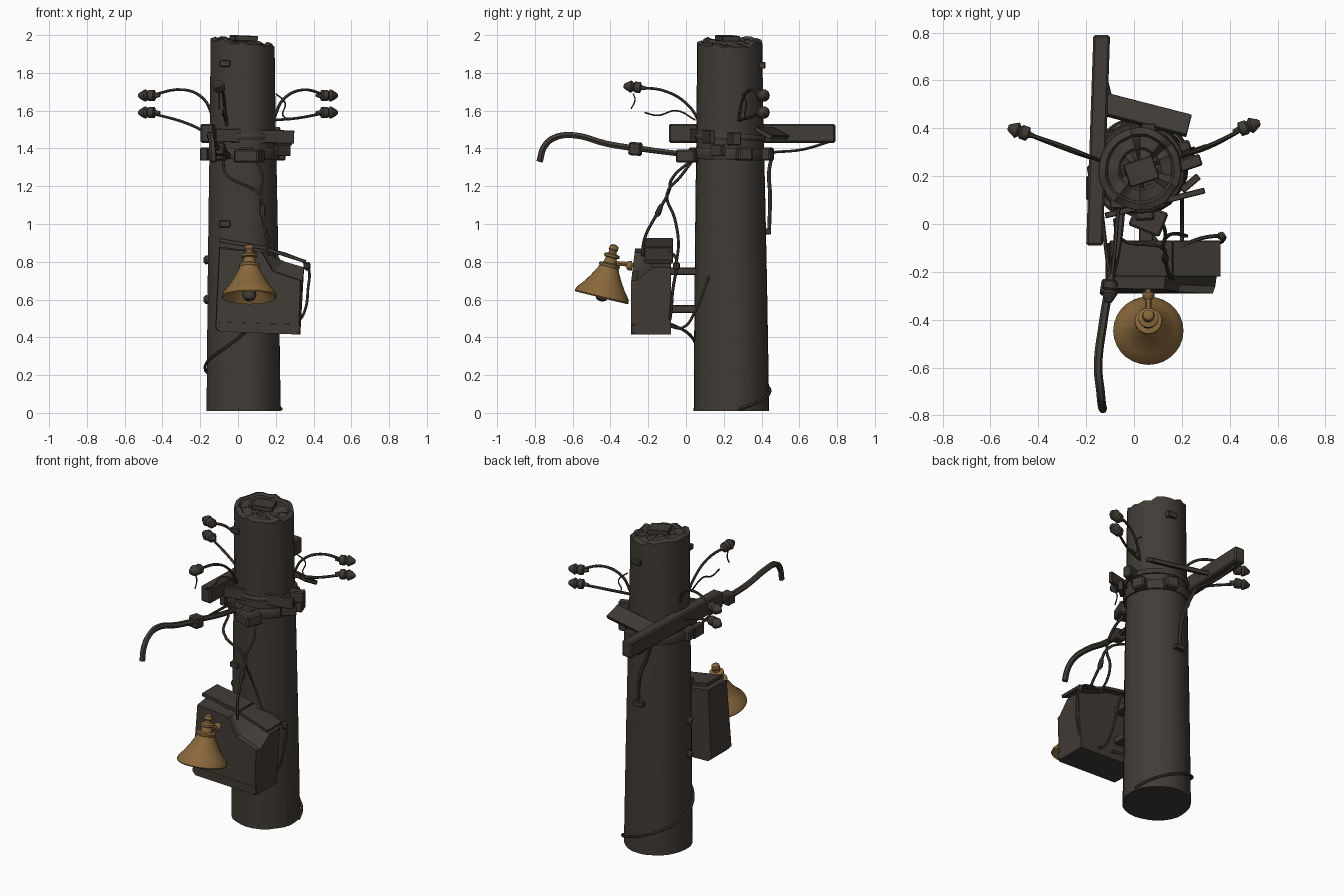
import bpy, bmesh, math, random
from mathutils import Vector, Matrix

random.seed(4)
if "Cube" in bpy.data.objects:
    bpy.data.objects.remove(bpy.data.objects["Cube"])


def material(name, rgb):
    m = bpy.data.materials.new(name)
    m.use_nodes = True
    m.diffuse_color = (*rgb, 1)
    m.node_tree.nodes["Principled BSDF"].inputs["Base Color"].default_value = (*rgb, 1)
    return m


DARK = material("weathered dark brown", (0.052, 0.044, 0.036))
BRASS = material("aged brass", (0.25, 0.14, 0.045))


def finish(ob, mat, smooth=True):
    ob.data.materials.clear()
    ob.data.materials.append(mat)
    if smooth:
        bpy.ops.object.select_all(action='DESELECT')
        ob.select_set(True)
        bpy.context.view_layer.objects.active = ob
        bpy.ops.object.shade_smooth_by_angle(angle=math.radians(40))
    return ob


def from_bmesh(name, bm, mat, smooth=True):
    bmesh.ops.recalc_face_normals(bm, faces=bm.faces)
    me = bpy.data.meshes.new(name)
    bm.to_mesh(me)
    bm.free()
    ob = bpy.data.objects.new(name, me)
    bpy.context.collection.objects.link(ob)
    return finish(ob, mat, smooth)


def skin(bm, loops):
    """Bridge equal rings of points and cap both ends."""
    rings = [[bm.verts.new(p) for p in loop] for loop in loops]
    n = len(rings[0])
    for a, b in zip(rings, rings[1:]):
        for i in range(n):
            j = (i + 1) % n
            bm.faces.new((a[i], a[j], b[j], b[i]))
    bm.faces.new(rings[0][::-1])
    bm.faces.new(rings[-1])


def lathe(name, profile, base, axis, mat, sides=12):
    """Revolve (radius, height) pairs around an axis."""
    rot = Vector((0, 0, 1)).rotation_difference(Vector(axis).normalized()).to_matrix()
    bm = bmesh.new()
    skin(bm, [[Vector(base) + rot @ Vector((r * math.cos(t), r * math.sin(t), h))
               for t in (math.tau * i / sides for i in range(sides))] for r, h in profile])
    return from_bmesh(name, bm, mat)


def block(name, a, b, width, height, mat=DARK, roll=0.0):
    """Plank running from a to b."""
    a, b = Vector(a), Vector(b)
    x = (b - a).normalized()
    y = Vector((0, 0, 1)).cross(x).normalized()
    basis = Matrix((x, y, x.cross(y))).transposed() @ Matrix.Rotation(roll, 3, 'X')
    bm = bmesh.new()
    bmesh.ops.create_cube(bm, size=1)
    bmesh.ops.scale(bm, vec=((b - a).length, width, height), verts=bm.verts)
    bmesh.ops.bevel(bm, geom=bm.edges[:], offset=min(width, height) * 0.12, segments=1, affect='EDGES')
    bmesh.ops.transform(bm, matrix=Matrix.Translation((a + b) / 2) @ basis.to_4x4(), verts=bm.verts)
    return from_bmesh(name, bm, mat, False)


def cable(name, points, r=0.008, mat=DARK):
    """Smooth tube through the points."""
    cu = bpy.data.curves.new(name, 'CURVE')
    cu.dimensions = '3D'
    cu.bevel_depth, cu.bevel_resolution, cu.resolution_u, cu.use_fill_caps = r, 1, 5, True
    sp = cu.splines.new('BEZIER')
    sp.bezier_points.add(len(points) - 1)
    for bp, p in zip(sp.bezier_points, points):
        bp.co = p
        bp.handle_left_type = bp.handle_right_type = 'AUTO'
    ob = bpy.data.objects.new(name, cu)
    bpy.context.collection.objects.link(ob)
    bpy.ops.object.select_all(action='DESELECT')
    ob.select_set(True)
    bpy.context.view_layer.objects.active = ob
    bpy.ops.object.convert(target='MESH')
    return finish(bpy.context.view_layer.objects.active, mat)


# Pole trunk with a worn broken top and sunken growth rings
CX, CY, N = 0.03, 0.24, 28
wobble = [random.uniform(-0.004, 0.004) for _ in range(N)]
ragged = [random.uniform(-0.02, 0.008) for _ in range(N)]


def pole_ring(z, r, ragged_top=False):
    pts = []
    for i in range(N):
        t = math.tau * i / N
        rr = r + wobble[i] * r / 0.2
        h = z + (ragged[i] - 0.02 * math.cos(t) if ragged_top else 0)
        pts.append((CX - 0.003 * z + rr * math.cos(t), CY - 0.005 * z + rr * math.sin(t), h))
    return pts


bm = bmesh.new()
skin(bm, [pole_ring(z, r) for z, r in ((0.01, 0.198), (0.2, 0.196), (0.7, 0.19), (1.2, 0.182), (1.5, 0.176), (1.88, 0.172))]
     + [pole_ring(z, r, True) for z, r in ((1.965, 0.172), (1.975, 0.145), (1.96, 0.135), (1.965, 0.09), (1.955, 0.08), (1.965, 0.02))])
from_bmesh("pole_trunk", bm, DARK)
block("top_splinter", (-0.03, 0.2, 1.985), (0.09, 0.24, 1.98), 0.1, 0.03)

# Straps around the pole
for z, h, r in ((1.37, 0.06, 0.188), (1.46, 0.03, 0.184)):
    lathe("pole_strap", [(r, -h / 2), (r + 0.006, -h / 2 + 0.01), (r + 0.006, h / 2 - 0.01), (r, h / 2)],
          (CX - 0.004, CY - 0.007, z), (0, 0.02, 1), DARK, 24)
for t in (-1.5, 0.35, 1.3, 3.3, 4.0):
    d = Vector((math.cos(t), math.sin(t), 0))
    c = Vector((CX, CY, 1.37))
    block("strap_clamp", c + d * 0.17, c + d * 0.225, 0.08, 0.07)

# Crossed planks
block("long_plank", (-0.165, -0.09, 1.48), (-0.135, 0.79, 1.48), 0.07, 0.1)
block("front_plank", (-0.12, 0.035, 1.47), (0.295, 0.14, 1.46), 0.025, 0.07)
block("back_plank", (-0.12, 0.5, 1.48), (0.23, 0.41, 1.48), 0.1, 0.025, DARK, -0.5)
block("side_bracket", (0.19, 0.24, 1.45), (0.28, 0.27, 1.45), 0.05, 0.07)
block("side_wedge", (0.2, 0.14, 1.39), (0.27, 0.2, 1.39), 0.03, 0.06)
block("left_bracket", (-0.18, 0.1, 1.37), (-0.18, 0.2, 1.37), 0.04, 0.07)
block("front_bracket", (0.04, -0.03, 1.36), (0.08, 0.07, 1.36), 0.14, 0.07)

# Curved hollow-looking arm with junction block
cable("bent_arm", [(-0.1, -0.24, 1.395), (-0.13, -0.42, 1.425), (-0.15, -0.6, 1.47),
                   (-0.14, -0.7, 1.455), (-0.135, -0.75, 1.41), (-0.13, -0.775, 1.33)], 0.018)
block("arm_junction", (-0.11, -0.3, 1.4), (-0.1, -0.235, 1.395), 0.07, 0.07)
cable("arm_root", [(-0.1, -0.24, 1.4), (-0.07, -0.1, 1.38), (-0.05, 0.08, 1.36)], 0.016)
cable("arm_stay", [(-0.1, -0.24, 1.39), (-0.12, -0.08, 1.37), (-0.14, 0.1, 1.35)], 0.008)

# Ceramic wire holders on curved stems
HOLDER = [(0.008, -0.06), (0.014, -0.035), (0.03, -0.028), (0.03, 0), (0.022, 0.008), (0.034, 0.02), (0.018, 0.05), (0.01, 0.06)]


def holder(tip, direction, stem, r=0.008):
    lathe("wire_holder", HOLDER, tip, direction, DARK, 10)
    cable("holder_stem", stem + [tip], r)


for s, x0, y0, yt in ((-1, -0.13, 0.26, 0.385), (1, 0.19, 0.28, 0.405)):
    xt = 0.47 * s
    d = (s, 0.35, 0)
    holder((xt, yt, 1.68), d, [(x0, y0, 1.56), (x0 + 0.05 * s, y0 + 0.02, 1.66), (x0 + 0.15 * s, y0 + 0.06, 1.71)])
    holder((xt, yt, 1.59), d, [(x0, y0, 1.46 if s < 0 else 1.55), (x0 + 0.12 * s, y0 + 0.04, 1.525 if s < 0 else 1.56)])
holder((-0.1, -0.27, 1.725), (-0.1, -1, 0.1), [(-0.06, 0.08, 1.52), (-0.07, 0.02, 1.62), (-0.08, -0.1, 1.7)])
cable("broken_wire", [(-0.1, -0.28, 1.69), (-0.1, -0.27, 1.66), (-0.1, -0.29, 1.61)], 0.004)
cable("broken_wire", [(-0.07, 0.05, 1.55), (-0.08, -0.05, 1.6), (-0.08, -0.15, 1.575), (-0.08, -0.22, 1.59)], 0.005)
cable("broken_wire", [(0.2, 0.3, 1.69), (0.25, 0.32, 1.64), (0.24, 0.31, 1.57), (0.3, 0.33, 1.56)], 0.004)

# Dented cabinet: front outline pushed through its depth
outline = [(-0.12, 0.45), (-0.1, 0.43), (0.33, 0.415), (0.34, 0.7), (0.19, 0.75), (0.13, 0.85), (-0.1, 0.87)]
rear = outline[:3] + [(0.35, 0.77), (0.25, 0.8), (0.13, 0.85), (-0.1, 0.88)]
bm = bmesh.new()
skin(bm, [[(x * 0.97, -0.29 + 0.12 * max(0, z - 0.7), z) for x, z in outline],
          [(x, -0.26 + 0.12 * max(0, z - 0.7), z) for x, z in outline],
          [(x, -0.18, z) for x, z in rear], [(x, -0.08, z) for x, z in rear]])
from_bmesh("cabinet", bm, DARK, False)
block("cabinet_lid", (-0.1, -0.145, 0.915), (0.16, -0.145, 0.87), 0.15, 0.022)
block("cabinet_lid_flap", (0.16, -0.145, 0.865), (0.36, -0.145, 0.8), 0.15, 0.018)
block("cabinet_lip", (-0.1, -0.275, 0.46), (0.33, -0.275, 0.445), 0.03, 0.05)
for z in (0.55, 0.75):
    block("cabinet_mount", (0.05, -0.1, z), (0.05, 0.07, z), 0.06, 0.04)

# Tilted lamp shade, open underneath
BASE, AXIS = Vector((0.06, -0.447, 0.612)), Vector((0, 0.24, 0.97))
lathe("lamp_shade", [(0.02, 0.15), (0.045, 0.125), (0.09, 0.07), (0.135, 0.006), (0.142, -0.003), (0.147, 0.004),
                     (0.14, 0.025), (0.115, 0.055), (0.085, 0.1), (0.06, 0.145), (0.052, 0.165), (0.056, 0.17),
                     (0.056, 0.18), (0.035, 0.186), (0.03, 0.215), (0.042, 0.22), (0.042, 0.232), (0.022, 0.24),
                     (0.02, 0.252), (0.026, 0.262), (0.022, 0.28), (0.008, 0.288)], BASE, AXIS, BRASS, 28)
lathe("lamp_bulb", [(0.008, -0.022), (0.028, -0.012), (0.038, 0.012), (0.03, 0.045), (0.018, 0.07), (0.018, 0.13)],
      BASE, AXIS, DARK, 14)
cable("lamp_bracket", [(0.06, -0.4, 0.79), (0.06, -0.34, 0.79), (0.06, -0.27, 0.78)], 0.014, BRASS)
lathe("lamp_bracket_flange", [(0.025, 0), (0.025, 0.02), (0.018, 0.03)], (0.06, -0.285, 0.78), (0, -1, 0), BRASS)

# Hanging cables between straps and cabinet
cable("feed_cable", [(-0.08, 0.02, 1.33), (-0.06, -0.06, 1.26), (0.12, -0.1, 1.15), (0.13, -0.15, 1.06), (0.15, -0.22, 0.92), (0.16, -0.23, 0.83)])
cable("feed_cable", [(0.1, 0.03, 1.33), (0.13, -0.03, 1.25), (0.12, -0.1, 1.16), (0.13, -0.06, 1.03), (0.17, -0.04, 0.9), (0.22, -0.05, 0.8)])
lathe("cable_joint", [(0.008, 0), (0.016, 0.015), (0.014, 0.05), (0.008, 0.07)], (0.13, -0.155, 1.04), (0, 0.4, 1), DARK, 8)
cable("side_cable", [(0.18, -0.1, 0.86), (0.28, -0.06, 0.83), (0.365, -0.05, 0.78), (0.37, -0.07, 0.65), (0.35, -0.08, 0.53), (0.31, -0.09, 0.47)])
lathe("cable_plug", [(0.008, -0.02), (0.018, -0.01), (0.018, 0.015), (0.008, 0.025)], (0.365, -0.05, 0.775), (0, 0, 1), DARK, 8)
cable("low_cable", [(0.2, -0.09, 0.46), (0.2, -0.02, 0.45), (0.2, 0.05, 0.54), (0.2, 0.12, 0.72)])
cable("plank_cable", [(-0.14, 0.77, 1.44), (-0.12, 0.62, 1.395), (-0.08, 0.46, 1.38)])
cable("rear_cable", [(-0.08, 0.46, 1.38), (-0.04, 0.44, 1.28), (0.01, 0.445, 1.15), (0.03, 0.44, 0.96)], 0.011)
block("rear_cable_clip", (-0.01, 0.435, 0.96), (0.06, 0.435, 0.96), 0.03, 0.03)

# Loose cable winding down the foot of the pole
wind = [(0.1, -0.08, 0.47), (0.04, 0.0, 0.43)]
for i in range(13):
    t = -1.75 - i * 0.36
    wind.append((CX + 0.204 * math.cos(t), CY + 0.204 * math.sin(t), 0.39 - 0.37 * (i / 12) ** 0.8))
cable("wound_cable", wind)

# Small nail plates and knobs on the trunk
for x, y, z in ((-0.07, 0.085, 1.85), (-0.07, 0.08, 1.0), (0.06, 0.4, 1.84)):
    block("nail_plate", (x - 0.03, y, z), (x + 0.03, y, z), 0.04, 0.035)
for z in (0.81, 0.6):
    lathe("side_knob", [(0.02, 0), (0.024, 0.02), (0.012, 0.032)], (-0.15, 0.2, z), (-1, 0, 0), DARK, 10)
